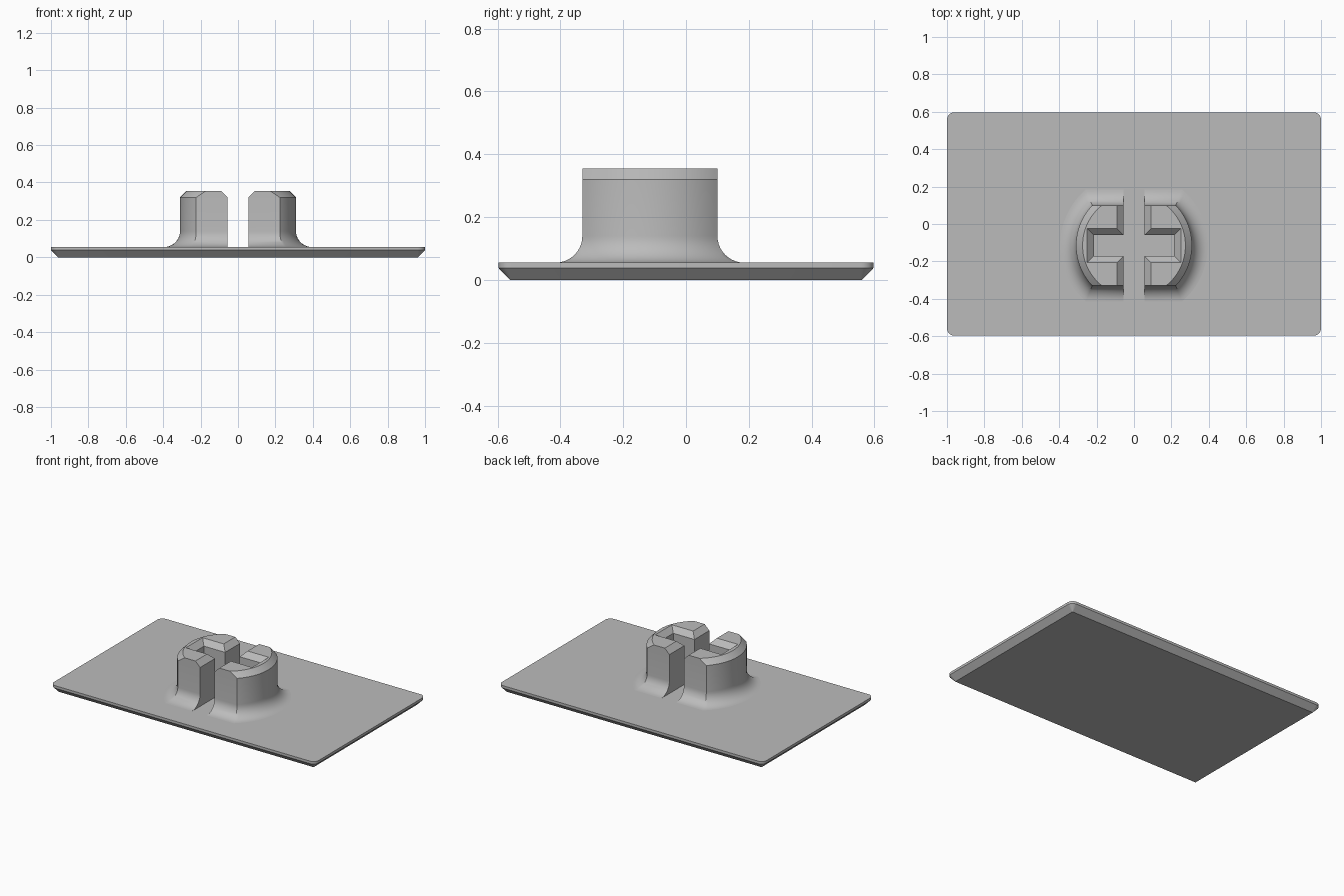
import bpy, bmesh
from math import sin, cos, asin, pi, sqrt, radians

cube = bpy.data.objects.get("Cube")
if cube:
    bpy.data.objects.remove(cube, do_unlink=True)

grey = bpy.data.materials.new("plain_grey")
grey.use_nodes = True
colour = (0.5, 0.5, 0.5, 1)
grey.diffuse_color = colour
grey.node_tree.nodes["Principled BSDF"].inputs["Base Color"].default_value = colour


def loft(name, rings):
    """Solid skinned through rings of equal length, capped at both ends."""
    bm = bmesh.new()
    loops = [[bm.verts.new(p) for p in ring] for ring in rings]
    for low, high in zip(loops, loops[1:]):
        for i in range(len(low)):
            j = (i + 1) % len(low)
            bm.faces.new((low[i], low[j], high[j], high[i]))
    bm.faces.new(loops[0][::-1])
    bm.faces.new(loops[-1])
    bmesh.ops.recalc_face_normals(bm, faces=bm.faces[:])
    mesh = bpy.data.meshes.new(name)
    bm.to_mesh(mesh)
    bm.free()
    mesh.materials.append(grey)
    obj = bpy.data.objects.new(name, mesh)
    bpy.context.collection.objects.link(obj)
    return obj


def select_only(obj):
    bpy.ops.object.select_all(action='DESELECT')
    obj.select_set(True)
    bpy.context.view_layer.objects.active = obj


def smooth(obj):
    select_only(obj)
    bpy.ops.object.shade_smooth_by_angle(angle=radians(30))


# Base plate: rounded corners and a bevelled underside
TOP, CORNER = 0.055, 0.04


def plate_ring(inset, z, steps=8):
    ring = []
    for k, (sx, sy) in enumerate(((1, 1), (-1, 1), (-1, -1), (1, -1))):
        for i in range(steps + 1):
            a = (k + i / steps) * pi / 2
            r = CORNER - inset
            ring.append((sx * (1 - CORNER) + r * cos(a),
                         sy * (0.597 - CORNER) + r * sin(a), z))
    return ring


smooth(loft("base_plate", [plate_ring(0.037, 0), plate_ring(0, 0.038), plate_ring(0, TOP)]))

# Split round stem: each half is a flat-sided disc segment with a filleted foot
CY, RADIUS, HALF, SLOT = -0.115, 0.31, 0.215, 0.055
FILLET, BEVEL, HEIGHT = 0.085, 0.035, 0.355


def stem_ring(side, z, radius, half, slot, steps=32):
    a = asin(half / radius)
    arc = [-a + 2 * a * i / steps for i in range(steps + 1)]
    pts = [(radius * cos(t), radius * sin(t)) for t in arc]
    pts += [(slot, half), (slot, -half)]
    return [(side * x, CY + y, z) for x, y in pts]


def stem_half(name, side):
    rings = [stem_ring(side, TOP - 0.01, RADIUS + FILLET, HALF + FILLET, SLOT)]
    steps = 10
    for i in range(steps + 1):
        a = i / steps * pi / 2
        d = FILLET * (1 - sin(a))
        z = TOP + FILLET * (1 - cos(a))
        rings.append(stem_ring(side, z, RADIUS + d, HALF + d, SLOT))
    rings.append(stem_ring(side, HEIGHT - BEVEL, RADIUS, HALF, SLOT))
    rings.append(stem_ring(side, HEIGHT, RADIUS - BEVEL, HALF, SLOT + BEVEL))
    return loft(name, rings)


# Cross slot cutter with a flared mouth
def box_ring(z, grow):
    x, y = 0.215 + grow, 0.055 + grow
    return [(x, CY + y, z), (-x, CY + y, z), (-x, CY - y, z), (x, CY - y, z)]


cutter = loft("cross_slot_cutter", [box_ring(-0.1, 0), box_ring(HEIGHT - BEVEL, 0),
                                    box_ring(HEIGHT + BEVEL, 2 * BEVEL)])
cutter.hide_render = True

for name, side in (("stem_left", 1), ("stem_right", -1)):
    stem = stem_half(name, side)
    cut = stem.modifiers.new("cross_slot", 'BOOLEAN')
    cut.operation = 'DIFFERENCE'
    cut.solver = 'EXACT'
    cut.object = cutter
    select_only(stem)
    bpy.ops.object.modifier_apply(modifier=cut.name)
    smooth(stem)

bpy.data.objects.remove(cutter, do_unlink=True)
